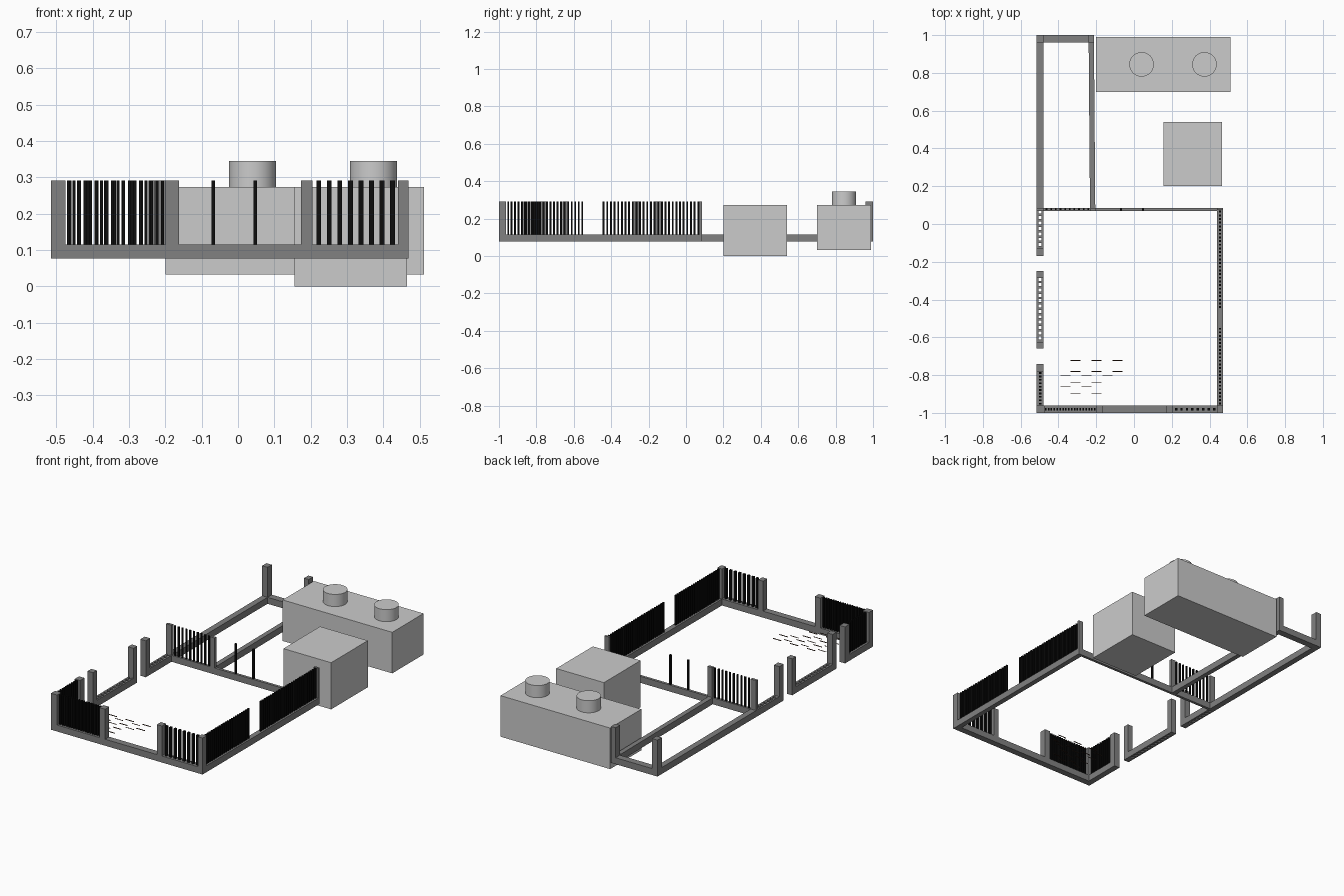
import bpy, bmesh, math

if "Cube" in bpy.data.objects:
    bpy.data.objects.remove(bpy.data.objects["Cube"])

def mat(name, c):
    m = bpy.data.materials.new(name)
    m.diffuse_color = (*c, 1)
    m.use_nodes = True
    m.node_tree.nodes["Principled BSDF"].inputs["Base Color"].default_value = m.diffuse_color
    return m

BOX = mat("light_grey", (0.6, 0.6, 0.6))
WALL = mat("mid_grey", (0.22, 0.22, 0.22))
BAR = mat("black", (0.004, 0.004, 0.004))
MARK = mat("dark_brown", (0.05, 0.02, 0.01))

Z0, Z1, Z2 = 0.077, 0.115, 0.291      # kerb bottom, kerb top, post top

def boxes(name, items, m, slant=0.0):
    """One object from several (x0,x1,y0,y1,z0,z1) boxes."""
    bm = bmesh.new()
    for x0, x1, y0, y1, z0, z1 in items:
        r = bmesh.ops.create_cube(bm, size=1)
        for v in r["verts"]:
            v.co.x = x1 if v.co.x > 0 else x0
            v.co.z = z1 if v.co.z > 0 else z0
            if v.co.y > 0:
                v.co.y = y1
                v.co.x += slant
            else:
                v.co.y = y0
    me = bpy.data.meshes.new(name)
    bm.to_mesh(me)
    bm.free()
    me.materials.append(m)
    o = bpy.data.objects.new(name, me)
    bpy.context.collection.objects.link(o)
    return o

def kerb(name, x0, x1, y0, y1, slant=0.0):
    return boxes(name, [(x0, x1, y0, y1, Z0, Z1)], WALL, slant)

def post(name, x0, x1, y0, y1):
    return boxes(name, [(x0, x1, y0, y1, Z0, Z2)], WALL)

def bars_x(name, x0, x1, y, n, w, d):
    p = (x1 - x0) / n
    boxes(name, [(x0 + (i + .5) * p - w / 2, x0 + (i + .5) * p + w / 2,
                  y - d / 2, y + d / 2, Z1 - .01, Z2) for i in range(n)], BAR)

def bars_y(name, y0, y1, x, n, w, d):
    p = (y1 - y0) / n
    boxes(name, [(x - d / 2, x + d / 2, y0 + (i + .5) * p - w / 2,
                  y0 + (i + .5) * p + w / 2, Z1 - .01, Z2) for i in range(n)], BAR)

def slotted(name, y0, y1, n):
    """Left kerb stretch with a row of through holes."""
    p = (y1 - y0) / n
    it = [(-.515, -.506, y0, y1, Z0, Z1), (-.489, -.48, y0, y1, Z0, Z1)]
    it += [(-.506, -.489, y0 + i * p, y0 + i * p + p * .45, Z0, Z1) for i in range(n)]
    boxes(name, it, WALL)

# Kerbs
kerb("front_kerb", -.515, .47, -1, -.962)
kerb("right_kerb", .44, .47, -.962, .085)
kerb("middle_kerb", -.48, .44, .069, .085)
kerb("left_front_kerb", -.515, -.48, -.962, -.74)
kerb("left_back_kerb", -.515, -.48, .07, 1)
kerb("back_kerb", -.48, -.215, .96, 1)
kerb("inner_kerb", -.233, -.205, .085, .96, -.007)
slotted("left_slotted_kerb", -.625, -.285, 12)
slotted("left_short_slotted_kerb", -.13, .07, 7)

# Posts
post("front_left_post", -.515, -.475, -1, -.962)
post("gate_left_post", -.2, -.163, -1, -.962)
post("gate_right_post", .173, .205, -1, -.962)
post("front_right_post", .44, .47, -1, -.962)
for i, (a, b) in enumerate([(-.78, -.74), (-.66, -.625), (-.285, -.25), (-.17, -.13), (.96, 1)]):
    post(f"left_post_{i}", -.515, -.48, a, b)
post("inner_back_post", -.243, -.213, .96, 1)
post("middle_left_post", -.515, -.48, .069, .085)
post("middle_inner_post", -.23, -.2, .069, .085)
post("right_back_post", .44, .47, .073, .085)

# Railings
bars_x("front_left_railing", -.475, -.2, -.981, 18, .008, .014)
bars_x("front_right_railing", .208, .44, -.981, 8, .013, .014)
bars_x("middle_railing", -.475, -.23, .077, 10, .009, .008)
bars_y("left_railing", -.96, -.78, -.497, 10, .009, .014)
bars_y("right_front_railing", -.96, -.545, .455, 22, .010, .009)
bars_y("right_back_railing", -.45, .075, .455, 27, .010, .009)
boxes("middle_rods", [(x - .005, x + .005, .072, .082, Z1 - .01, Z2) for x in (-.068, .047)], BAR)

# Small ground slivers in staggered rows
slivers = []
for row, cols in enumerate((3, 3, 2, 2)):
    for c in range(cols):
        x, y = -.39 + c * .111, -.744 - row * .059
        slivers.append((x, x + .053, y - .001, y + .001, .108, .111))
        slivers.append((x + .055, x + .108, y + .02, y + .024, .108, .111))
boxes("ground_slivers", slivers, MARK)

# Buildings
boxes("small_building", [(.155, .465, .2, .54, 0, .274)], BOX)
boxes("large_building", [(-.2, .512, .7, .99, .033, .274)], BOX)
for i, x in enumerate((.04, .373)):
    bpy.ops.mesh.primitive_cylinder_add(vertices=32, radius=.065, depth=.081,
                                        location=(x, .845, .3045))
    o = bpy.context.object
    o.name = f"roof_drum_{i}"
    o.data.materials.append(BOX)
    bpy.ops.object.shade_smooth_by_angle(angle=math.radians(40))
